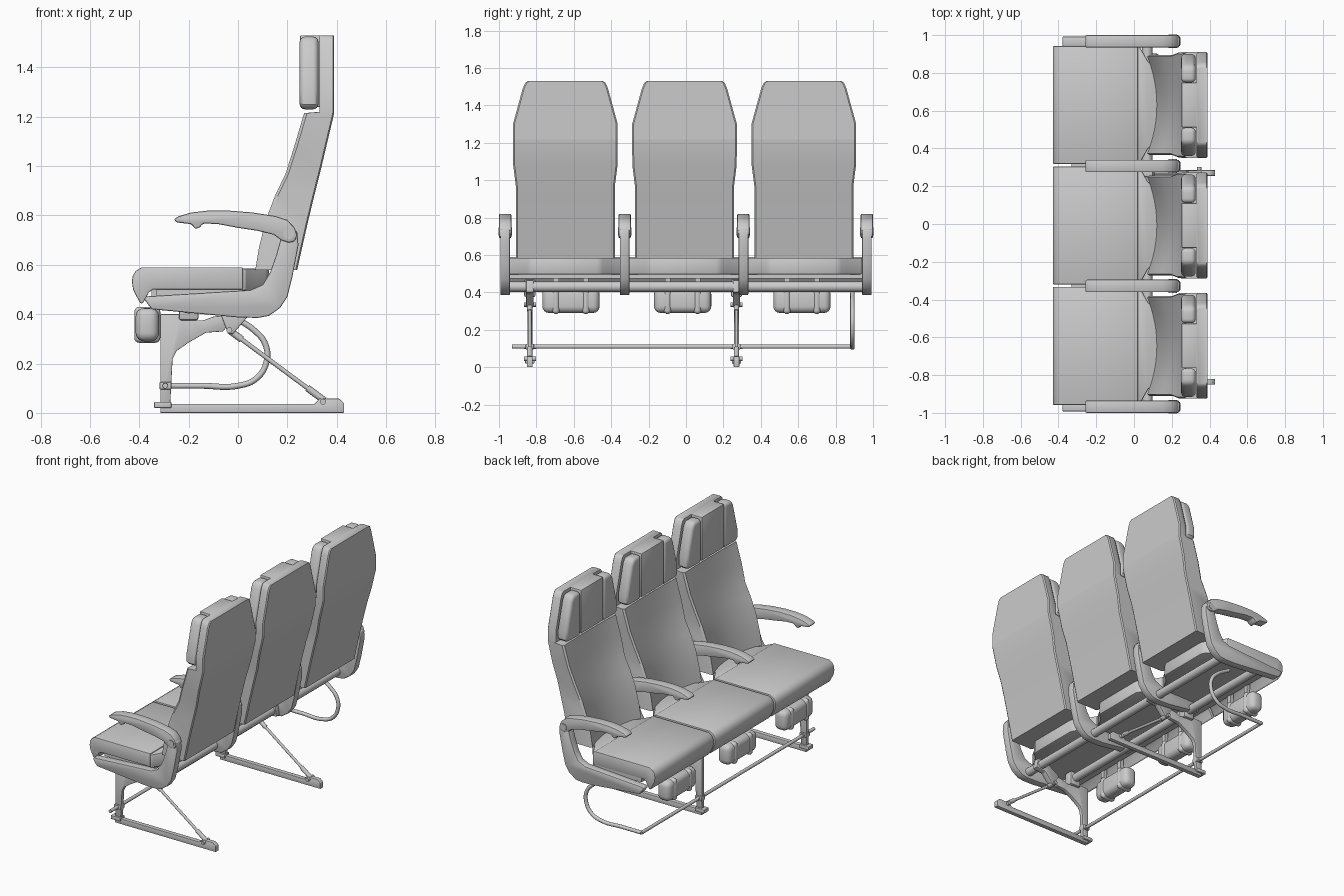
import bpy, bmesh, math
from mathutils import Vector

if "Cube" in bpy.data.objects:
    bpy.data.objects.remove(bpy.data.objects["Cube"])


def finish(name, bm, bevel=0.0, seg=2):
    bmesh.ops.recalc_face_normals(bm, faces=bm.faces)
    me = bpy.data.meshes.new(name)
    bm.to_mesh(me)
    bm.free()
    ob = bpy.data.objects.new(name, me)
    bpy.context.collection.objects.link(ob)
    if bevel:
        m = ob.modifiers.new("soft_edges", 'BEVEL')
        m.width, m.segments, m.limit_method = bevel, seg, 'ANGLE'
        m.angle_limit = math.radians(40)
    bpy.ops.object.select_all(action='DESELECT')
    ob.select_set(True)
    bpy.context.view_layer.objects.active = ob
    if bevel:
        bpy.ops.object.convert(target='MESH')
    bpy.ops.object.shade_smooth_by_angle(angle=math.radians(35))
    return ob


def prism(name, pts, lo, hi, axis='y', bevel=0.0, seg=2):
    """Extrude a 2D outline from lo to hi along the given axis."""
    place = {'y': lambda a, b, c: (a, c, b), 'z': lambda a, b, c: (a, b, c),
             'x': lambda a, b, c: (c, a, b)}[axis]
    bm = bmesh.new()
    A = [bm.verts.new(place(a, b, lo)) for a, b in pts]
    B = [bm.verts.new(place(a, b, hi)) for a, b in pts]
    bm.faces.new(A)
    bm.faces.new(B)
    n = len(pts)
    for i in range(n):
        bm.faces.new((A[i], A[(i + 1) % n], B[(i + 1) % n], B[i]))
    return finish(name, bm, bevel, seg)


def box(name, x0, x1, y0, y1, z0, z1, bevel=0.0, seg=2):
    return prism(name, [(x0, z0), (x1, z0), (x1, z1), (x0, z1)], y0, y1, 'y', bevel, seg)


def tube(name, pts, r, smooth=False):
    cu = bpy.data.curves.new(name, 'CURVE')
    cu.dimensions, cu.bevel_depth, cu.bevel_resolution = '3D', r, 4
    cu.use_fill_caps = True
    if smooth:
        s = cu.splines.new('BEZIER')
        s.bezier_points.add(len(pts) - 1)
        for bp, p in zip(s.bezier_points, pts):
            bp.co = p
            bp.handle_left_type = bp.handle_right_type = 'AUTO'
    else:
        s = cu.splines.new('POLY')
        s.points.add(len(pts) - 1)
        for sp, p in zip(s.points, pts):
            sp.co = (*p, 1)
    ob = bpy.data.objects.new(name, cu)
    bpy.context.collection.objects.link(ob)
    bpy.ops.object.select_all(action='DESELECT')
    ob.select_set(True)
    bpy.context.view_layer.objects.active = ob
    bpy.ops.object.convert(target='MESH')
    bpy.ops.object.shade_smooth_by_angle(angle=math.radians(40))


# Backrest rows: z, front edge x, front middle x, back x, half width
ROWS = [(.58, .07, .12, .24, .265), (.67, .085, .14, .26, .265), (.78, .112, .165, .285, .265),
        (.88, .15, .195, .309, .265), (.97, .193, .223, .332, .265), (1.08, .228, .25, .358, .279),
        (1.215, .268, .275, .39, .28), (1.22, .33, .33, .39, .28), (1.3, .33, .33, .39, .28),
        (1.49, .33, .33, .39, .228), (1.52, .33, .33, .39, .215), (1.53, .33, .33, .39, .2)]


def backrest(yc):
    bm = bmesh.new()
    rings = []
    for z, xe, xc, xb, w in ROWS:
        front = [(xc + (xe - xc) * (i / 6) ** 2, w * .97 * i / 6) for i in range(-6, 7)]
        ring = front + [(xe + .012, w), (xb - .006, w), (xb, w - .008),
                        (xb, -w + .008), (xb - .006, -w), (xe + .012, -w)]
        rings.append([bm.verts.new((x, yc + y, z)) for x, y in ring])
    n = len(rings[0])
    for a, b in zip(rings, rings[1:]):
        for i in range(n):
            bm.faces.new((a[i], a[(i + 1) % n], b[(i + 1) % n], b[i]))
    bm.faces.new(rings[0])
    bm.faces.new(rings[-1])
    finish("backrest", bm)


CUSHION = [(-.43, .53), (-.427, .555), (-.415, .575), (-.39, .59), (.02, .59), (.02, .50), (-.345, .50),
           (-.36, .49), (-.385, .445), (-.395, .443), (-.41, .47), (-.425, .5)]

for yc in (-.645, -.008, .63):
    backrest(yc)
    # Seat cushion with a narrowing rear end under the backrest
    prism("seat_cushion", CUSHION, yc - .312, yc + .312, 'y', .008)
    prism("cushion_rear", [(.015, -.31), (.03, -.31), (.075, -.23), (.11, -.2), (.125, -.17),
                           (.125, .17), (.11, .2), (.075, .23), (.03, .31), (.015, .31)],
          .495, .585, 'z', .01).location.y = yc
    # Headrest: fixed middle pad and two rounded side wings
    box("headrest_middle", .252, .335, yc - .118, yc + .118, 1.24, 1.53, .004)
    for s in (-1, 1):
        prism("headrest_wing", [(yc + s * a, b) for a, b in
                                ((.12, 1.23), (.255, 1.23), (.27, 1.25), (.27, 1.31), (.222, 1.49),
                                 (.2, 1.525), (.12, 1.525))], .25, .326, 'x', .022, 4)
    # Life vest pouch under the cushion front
    yv = yc + (.03 if yc < -.5 else -.01)
    box("vest_pouch", -.415, -.32, yv - .153, yv + .153, .29, .425, .035, 4)
    for d in (-.08, .08):
        box("pouch_strap", -.42, -.315, yv + d - .02, yv + d + .02, .284, .43, .036, 4)
        box("pouch_hanger", -.35, -.325, yv + d - .015, yv + d + .015, .41, .505)

ARM = [(-.26, .785), (-.24, .797), (-.19, .812), (-.12, .82), (-.04, .82), (.06, .812), (.15, .798),
       (.2, .782), (.23, .75), (.24, .72), (.23, .695), (.205, .69), (.175, .7), (.145, .722), (.08, .738),
       (0, .75), (-.08, .765), (-.14, .768), (-.155, .752), (-.172, .745), (-.19, .765), (-.25, .772)]
RISE = [(0, .387), (.08, .385), (.125, .393), (.17, .425), (.2, .47), (.22, .55), (.245, .68),
        (.24, .735), (.21, .75), (.18, .73), (.155, .64), (.13, .57), (.1, .52), (.05, .498)]

# Armrests on their curved side frames
for yc, outer in ((-.967, 1), (-.328, 0), (.307, 0), (.967, 1)):
    prism("armrest", ARM, yc - .033, yc + .033, 'y', .007)
    front = [(0, .495), (-.375, .472), (-.38, .46), (-.35, .42)] if outer else \
            [(0, .49), (-.25, .475), (-.25, .42)]
    prism("side_frame", RISE + front, yc - .026, yc + .026, 'y', .006)
    tube("armrest_pivot", [(.205, yc - .036, .725), (.205, yc + .036, .725)], .022)

# Cross tubes and seat pan carrying the cushions
tube("rear_cross_tube", [(.07, -.95, .43), (.07, .95, .43)], .028)
tube("front_cross_tube", [(-.2, -.95, .43), (-.2, .95, .43)], .028)
box("seat_pan", -.33, .03, -.94, .94, .475, .502)

LEG = [(-.315, .4), (-.315, .03), (-.275, .03), (-.265, .22), (-.25, .25), (-.2, .285), (-.13, .325),
       (-.06, .33), (-.03, .37), (-.02, .4), (-.1, .39), (-.14, .375), (-.19, .375), (-.23, .4)]
RAIL = [(-.315, 0), (.43, 0), (.43, .04), (.41, .058), (.33, .058), (.31, .036), (-.315, .036)]

# Legs, floor rails and diagonal struts
for yc in (-.835, .27):
    prism("leg_plate", LEG, yc - .013, yc + .013, 'y', .003)
    prism("floor_rail", RAIL, yc - .015, yc + .015, 'y', .003)
    box("front_floor_fitting", -.34, -.27, yc - .025, yc + .025, .02, .045, .004)
    box("leg_collar", -.318, -.27, yc - .022, yc + .022, .095, .125, .004)
    box("front_tube_clamp", -.24, -.16, yc - .03, yc + .03, .375, .47, .01)
    prism("rear_tube_clamp", [(-.07, .4), (-.04, .32), (-.02, .32), (.04, .39), (.11, .4),
                              (.1, .465), (.04, .465)], yc - .02, yc + .02, 'y', .004)
    a, b = Vector((-.035, yc, .335)), Vector((.35, yc, .05))
    tube("diagonal_strut", [a, b], .009)
    tube("strut_upper_end", [a, a.lerp(b, .13)], .014)
    tube("strut_lower_end", [a.lerp(b, .82), b], .014)
    for x, z in ((-.035, .335), (.345, .045), (-.295, .11)):
        tube("pivot_bolt", [(x, yc - .032, z), (x, yc + .032, z)], .012)

# Baggage bar along the floor with a loop at one end
tube("baggage_bar", [(-.295, -.93, .11), (-.295, .895, .11)], .011)
tube("baggage_loop", [(-.295, .89, .11), (-.15, .89, .11), (0, .89, .11), (.075, .89, .14), (.116, .89, .21),
                      (.11, .89, .28), (.065, .89, .335), (-.03, .89, .395)], .012, True)
